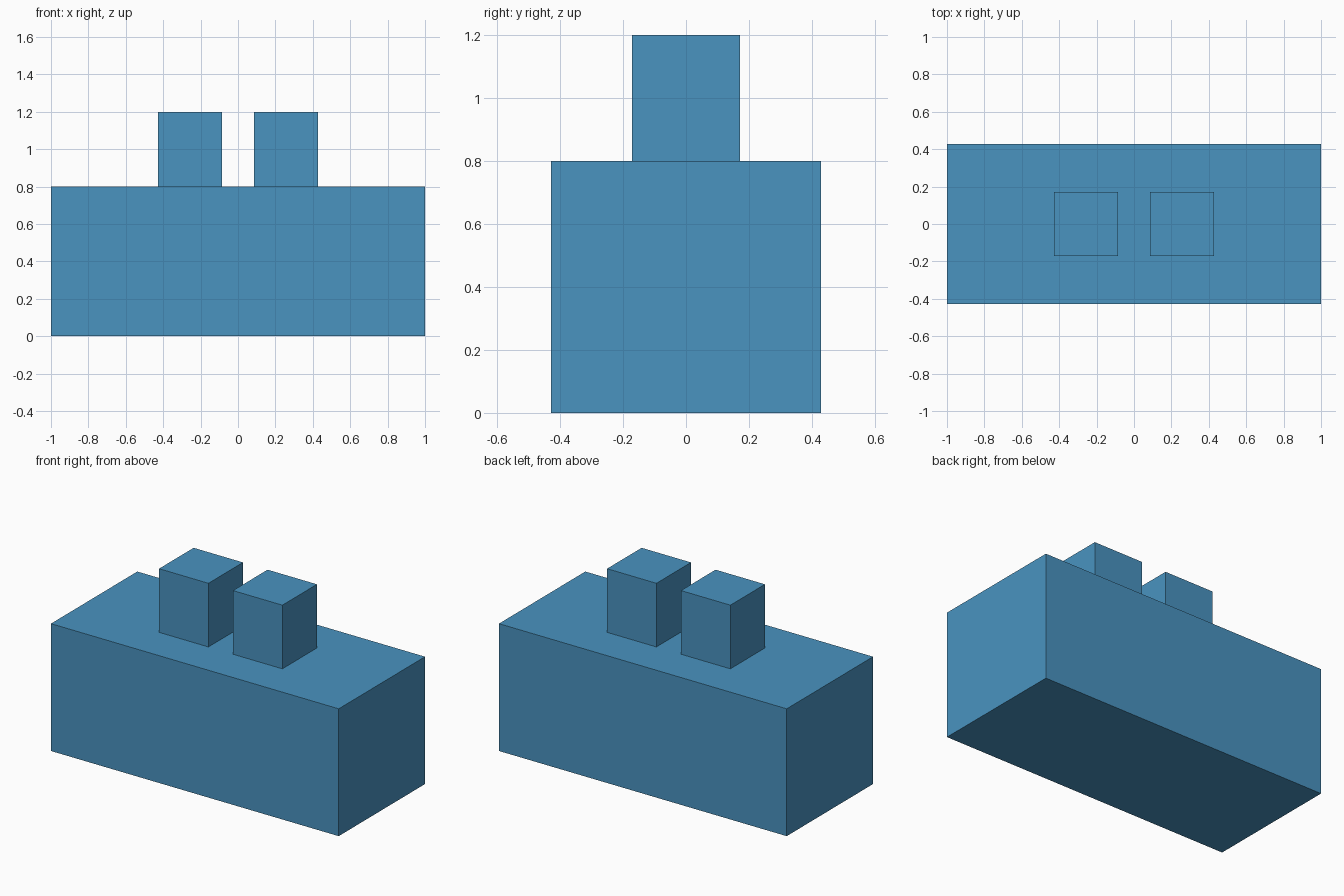
import bpy

default = bpy.data.objects.get("Cube")
if default:
    bpy.data.objects.remove(default, do_unlink=True)

# Single flat blue
blue = bpy.data.materials.new("blue")
blue.use_nodes = True
color = (0.067, 0.292, 0.527, 1.0)
blue.diffuse_color = color
blue.node_tree.nodes["Principled BSDF"].inputs["Base Color"].default_value = color


def box(name, size, x, base_z):
    """Axis-aligned box resting on base_z, centred on y = 0."""
    bpy.ops.mesh.primitive_cube_add(size=1, location=(x, 0, base_z + size[2] / 2))
    obj = bpy.context.object
    obj.name = name
    obj.scale = size
    bpy.ops.object.transform_apply(location=False, rotation=False, scale=True)
    obj.data.materials.append(blue)
    return obj


BODY = (2.0, 0.857, 0.8)
STUD = (0.343, 0.343, 0.4)

# Main block
box("body", BODY, 0, 0)

# Pair of square studs on top
for side, sign in (("left", 1), ("right", -1)):
    box(f"{side}_stud", STUD, sign * 0.257, BODY[2])
